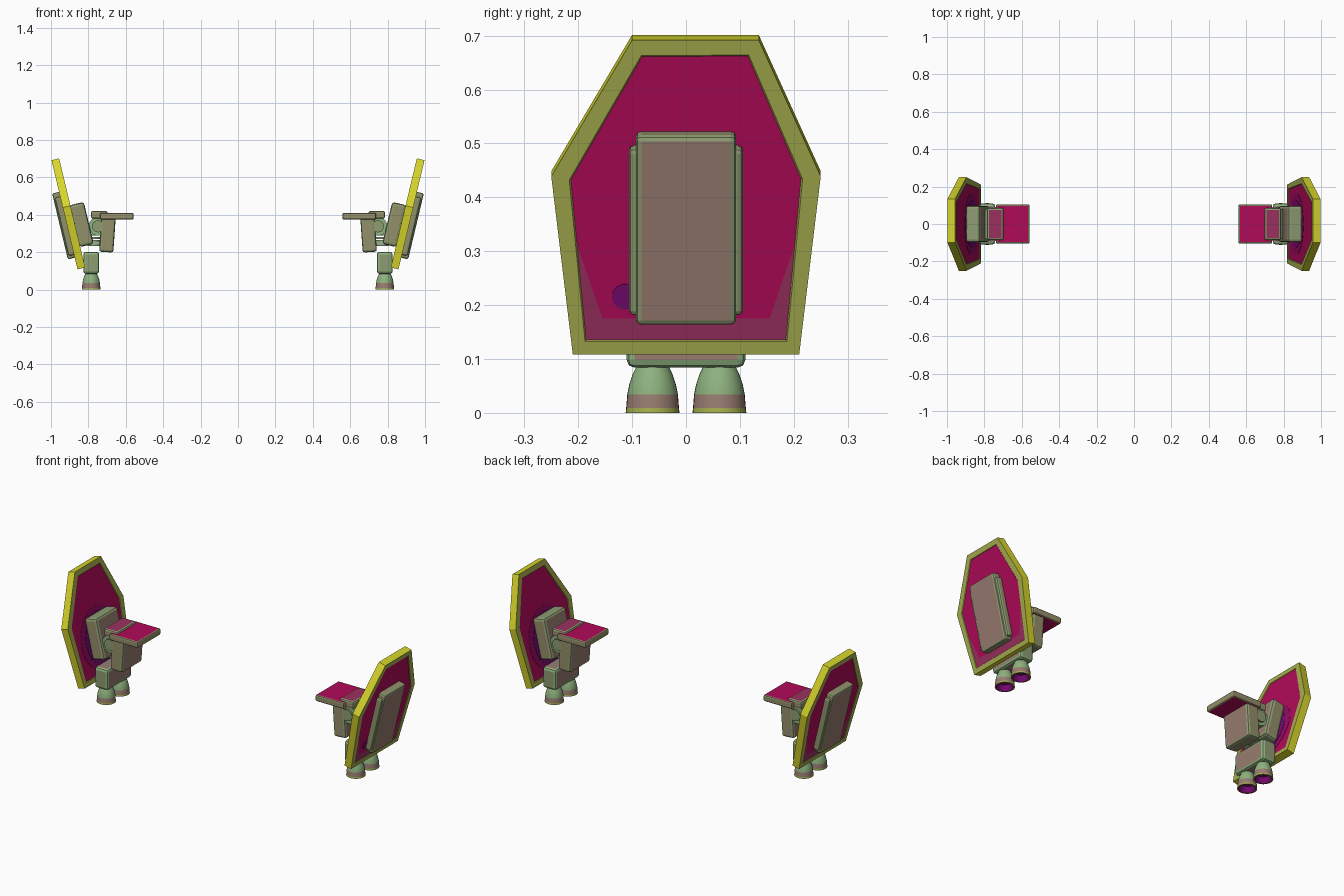
import bpy, bmesh, math
from mathutils import Matrix, Vector

if "Cube" in bpy.data.objects:
    bpy.data.objects.remove(bpy.data.objects["Cube"])


def material(name, *rgb):
    """Make a flat material from 0-255 screen values."""
    lin = [((c / 255 + 0.055) / 1.055) ** 2.4 for c in rgb] + [1]
    m = bpy.data.materials.new(name)
    m.use_nodes = True
    m.diffuse_color = lin
    m.node_tree.nodes["Principled BSDF"].inputs["Base Color"].default_value = lin
    return m


YELLOW = material("yellow", 214, 212, 42)
OLIVE = material("olive", 166, 174, 78)
MAGENTA = material("magenta", 176, 10, 88)
BERRY = material("berry", 148, 10, 100)
PURPLE = material("purple", 118, 10, 112)
PLUM = material("plum", 154, 48, 94)
TAUPE = material("taupe", 152, 124, 112)
KHAKI = material("khaki", 148, 142, 106)
SAGE = material("sage", 142, 156, 114)
GREEN = material("green", 143, 178, 127)

# Tilted frame of the shield: x runs outward, z runs up the face
TILT = Matrix.Translation((0.858, 0, 0.108)) @ Matrix.Rotation(math.radians(13.4), 4, "Y")
UPRIGHT = Matrix.Identity(4)


def finish(name, bm, mats, frame=UPRIGHT, bevel=0, smooth=False):
    """Place a mesh on the left side and mirror it to the right."""
    bmesh.ops.recalc_face_normals(bm, faces=bm.faces)
    bm.transform(frame)
    mesh = bpy.data.meshes.new(name)
    bm.to_mesh(mesh)
    bm.free()
    for m in mats:
        mesh.materials.append(m)
    ob = bpy.data.objects.new(name, mesh)
    bpy.context.collection.objects.link(ob)
    if smooth:
        bpy.ops.object.select_all(action="DESELECT")
        ob.select_set(True)
        bpy.context.view_layer.objects.active = ob
        bpy.ops.object.shade_smooth_by_angle(angle=math.radians(40))
    if bevel:
        mod = ob.modifiers.new("rounded_edges", "BEVEL")
        mod.width = bevel
        mod.segments = 2
        mod.material = 3
    mod = ob.modifiers.new("other_side", "MIRROR")
    mod.use_mirror_merge = False


def box(name, centre, size, mats, frame=UPRIGHT, bevel=0.012, turn=0):
    """Rounded box; mats are for the x, y and z faces and for the edges."""
    bm = bmesh.new()
    bmesh.ops.create_cube(bm, size=1)
    for f in bm.faces:
        f.normal_update()
        f.material_index = max(range(3), key=lambda i: abs(f.normal[i]))
    bm.transform(Matrix.Translation(centre) @ Matrix.Rotation(math.radians(turn), 4, "Y")
                 @ Matrix.Diagonal((*size, 1)))
    finish(name, bm, mats, frame, bevel)


def cylinder(name, centre, radius, depth, mat, axis="Z", frame=UPRIGHT, stretch=1):
    bm = bmesh.new()
    bmesh.ops.create_cone(bm, cap_ends=True, segments=32, radius1=radius,
                          radius2=radius, depth=depth)
    turn = UPRIGHT if axis == "Z" else Matrix.Rotation(math.pi / 2, 4, "X" if axis == "Y" else "Y")
    bm.transform(Matrix.Translation(centre) @ Matrix.Diagonal((1, 1, stretch, 1)) @ turn)
    finish(name, bm, [mat], frame, smooth=True)


# Shield: six-sided slab with an inset field on both faces
THICK = 0.042
outline = [(-0.21, 0), (0.21, 0), (0.25, 0.34), (0.135, 0.6), (-0.10, 0.6), (-0.25, 0.34)]
bm = bmesh.new()
outer = bm.faces.new([bm.verts.new((0, y, s)) for y, s in outline])
made = bmesh.ops.extrude_face_region(bm, geom=[outer], use_keep_orig=True)
bmesh.ops.translate(bm, verts=[v for v in made["geom"] if isinstance(v, bmesh.types.BMVert)],
                    vec=(-THICK, 0, 0))
bmesh.ops.recalc_face_normals(bm, faces=bm.faces)
broad = [f for f in bm.faces if len(f.verts) == 6]
border = bmesh.ops.inset_individual(bm, faces=broad, thickness=0.034)["faces"]
lip = bmesh.ops.inset_individual(bm, faces=broad, thickness=0.003, depth=-0.003)["faces"]
for f in border + lip:
    f.material_index = 1
for f in broad:
    f.material_index = 2

# Plum band along the bottom and lower sides of the outer field
cuts = [((0, 0, 0.068), (0, 0, -1)), ((0, 0.155, 0.068), (0, 3, -1)),
        ((0, -0.155, 0.068), (0, -3, -1))]
for co, no in cuts:
    faces = [f for f in bm.faces if f.material_index == 2 and f.calc_center_median().x > -0.01]
    geom = set(faces) | {e for f in faces for e in f.edges} | {v for f in faces for v in f.verts}
    bmesh.ops.bisect_plane(bm, geom=list(geom), plane_co=co, plane_no=no)
for f in bm.faces:
    c = f.calc_center_median()
    if f.material_index == 2 and c.x > -0.01:
        if any((c - Vector(co)).dot(Vector(no)) > 0 for co, no in cuts):
            f.material_index = 3
finish("shield", bm, [YELLOW, OLIVE, MAGENTA, PLUM], TILT)

# Stained patches on the inner field and a spot on the outer one
cylinder("inner_patch_wide", (-THICK + 0.003, 0, 0.205), 0.165, 0.003, BERRY, "X", TILT, 1.02)
cylinder("inner_patch_core", (-THICK + 0.002, 0, 0.205), 0.125, 0.004, PURPLE, "X", TILT, 1.15)
cylinder("outer_spot", (-0.003, -0.113, 0.11), 0.024, 0.004, PURPLE, "X", TILT)

# Raised plate on the outer field: wide base and taller core
box("outer_plate_base", (0.011, 0, 0.24), (0.038, 0.212, 0.32),
    [SAGE, KHAKI, KHAKI, SAGE], TILT, 0.01)
box("outer_plate_core", (0.014, 0, 0.245), (0.048, 0.186, 0.362),
    [TAUPE, KHAKI, KHAKI, SAGE], TILT, 0.01)

# Mounting block on the inner field
box("mount_block", (-0.077, 0, 0.228), (0.078, 0.195, 0.23),
    [TAUPE, KHAKI, SAGE, SAGE], TILT, 0.014)

# Elbow joint with its pivot, cap and ribbed neck
cylinder("elbow_joint", (0.748, 0, 0.338), 0.05, 0.16, GREEN, "Y")
cylinder("elbow_pivot", (0.748, 0, 0.338), 0.032, 0.18, SAGE, "Y")
box("elbow_cap", (0.742, 0, 0.4), (0.088, 0.172, 0.042), [KHAKI, KHAKI, PLUM, SAGE],
    bevel=0.01)
for i in range(4):
    cylinder("neck_rib", (0.77, 0, 0.24 + i * 0.018), 0.035 - 0.003 * (i % 2), 0.012, GREEN)

# Forearm block and hand plate
box("forearm_block", (0.698, 0, 0.295), (0.076, 0.185, 0.19),
    [TAUPE, KHAKI, KHAKI, SAGE], turn=-4)
box("hand_plate", (0.648, 0, 0.392), (0.18, 0.21, 0.036),
    [KHAKI, KHAKI, MAGENTA, KHAKI], bevel=0.008)

# Foot block above the thrusters
box("foot_block", (0.785, 0, 0.143), (0.084, 0.22, 0.118), [TAUPE, SAGE, TAUPE, GREEN],
    bevel=0.014)

# Bell thrusters, each turned from a profile
bell = [(0, 0.092), (0.029, 0.088), (0.037, 0.072), (0.043, 0.054), (0.047, 0.034),
        (0.049, 0.009), (0.05, 0), (0.043, 0), (0.03, 0.03), (0, 0.035)]
for side, y in (("front", -0.062), ("back", 0.062)):
    bm = bmesh.new()
    pts = [bm.verts.new((r, 0, z)) for r, z in bell]
    edges = [bm.edges.new(p) for p in zip(pts, pts[1:])]
    bmesh.ops.spin(bm, geom=pts + edges, cent=(0, 0, 0), axis=(0, 0, 1),
                   angle=math.tau, steps=32, use_merge=True)
    bmesh.ops.remove_doubles(bm, verts=bm.verts, dist=0.0002)
    for f in bm.faces:
        c = f.calc_center_median()
        reach = max(v.co.xy.length for v in f.verts)
        if reach < 0.044 and c.z < 0.036:
            f.material_index = 3
        elif c.z < 0.008:
            f.material_index = 2
        elif c.z < 0.034:
            f.material_index = 1
    finish(side + "_thruster", bm, [GREEN, TAUPE, OLIVE, PURPLE],
           Matrix.Translation((0.785, y, 0)), smooth=True)
